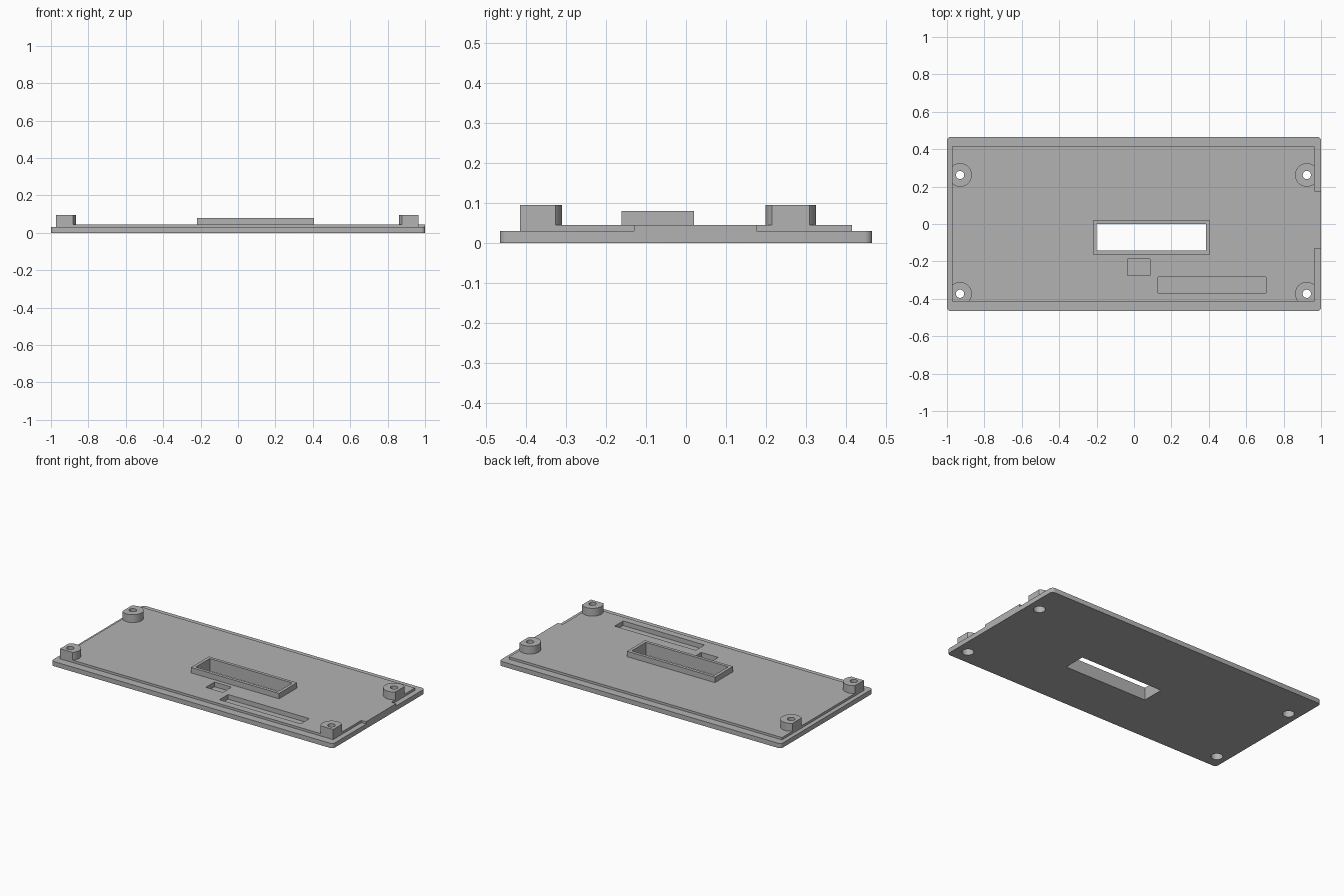
import bpy
import bmesh

old = bpy.data.objects.get("Cube")
if old:
    bpy.data.objects.remove(old, do_unlink=True)

grey = bpy.data.materials.new("plain grey")
grey.use_nodes = True
GREY = (0.45, 0.45, 0.45, 1)
grey.diffuse_color = GREY
grey.node_tree.nodes["Principled BSDF"].inputs["Base Color"].default_value = GREY


def finish(bm, name):
    mesh = bpy.data.meshes.new(name)
    bm.to_mesh(mesh)
    bm.free()
    mesh.materials.append(grey)
    obj = bpy.data.objects.new(name, mesh)
    bpy.context.collection.objects.link(obj)
    return obj


def box(name, x, y, z, corner=0):
    """Box from (min, max) ranges, with optional rounded upright corners."""
    bm = bmesh.new()
    bmesh.ops.create_cube(bm, size=1)
    for v in bm.verts:
        v.co = [r[0] if c < 0 else r[1] for c, r in zip(v.co, (x, y, z))]
    if corner:
        upright = [e for e in bm.edges
                   if abs(e.verts[0].co.z - e.verts[1].co.z) > 0.001]
        bmesh.ops.bevel(bm, geom=upright, offset=corner, segments=4,
                        profile=0.5, affect='EDGES')
    return finish(bm, name)


def cylinder(name, x, y, z, radius):
    bm = bmesh.new()
    bmesh.ops.create_cone(bm, cap_ends=True, segments=48, radius1=radius,
                          radius2=radius, depth=z[1] - z[0])
    bmesh.ops.translate(bm, verts=bm.verts, vec=(x, y, (z[0] + z[1]) / 2))
    return finish(bm, name)


def combine(target, tool, operation):
    """Apply a boolean and discard the tool object."""
    mod = target.modifiers.new("combine", 'BOOLEAN')
    mod.operation = operation
    mod.solver = 'EXACT'
    mod.object = tool
    bpy.context.view_layer.objects.active = target
    bpy.ops.object.modifier_apply(modifier=mod.name)
    bpy.data.objects.remove(tool, do_unlink=True)


LIP_X, LIP_Y = (-0.972, 0.966), (-0.415, 0.415)
TOP = 0.045

# Base plate, raised step and the tab reaching the left edge
panel = box("cover_panel", (-1, 1), (-0.466, 0.466), (0, 0.03), 0.02)
combine(panel, box("step", LIP_X, LIP_Y, (0.01, TOP)), 'UNION')
combine(panel, box("tab", (0.9, 1), (-0.13, 0.176), (0.01, TOP)), 'UNION')

# Screw bosses, trimmed flush with the step
corners = [(x, y) for x in (-0.93, 0.924) for y in (-0.373, 0.262)]
for x, y in corners:
    boss = cylinder("boss", x, y, (0.02, 0.095), 0.063)
    combine(boss, box("trim", LIP_X, LIP_Y, (0, 0.2)), 'INTERSECT')
    combine(panel, boss, 'UNION')

# Window collar
combine(panel, box("collar", (-0.22, 0.405), (-0.162, 0.02), (0.02, 0.08)), 'UNION')

# Window opening and two shallow pockets
for x, y, bottom in (((-0.2, 0.385), (-0.142, 0), -0.1),
                     ((-0.035, 0.085), (-0.276, -0.188), 0.015),
                     ((0.128, 0.705), (-0.37, -0.283), 0.015)):
    combine(panel, box("opening", x, y, (bottom, 0.2)), 'DIFFERENCE')

# Screw holes with a wider recess underneath
for x, y in corners:
    combine(panel, cylinder("hole", x, y, (-0.1, 0.2), 0.022), 'DIFFERENCE')
    combine(panel, cylinder("recess", x, y, (-0.1, 0.045), 0.034), 'DIFFERENCE')

bpy.ops.object.select_all(action='DESELECT')
panel.select_set(True)
bpy.context.view_layer.objects.active = panel
bpy.ops.object.shade_smooth_by_angle()
